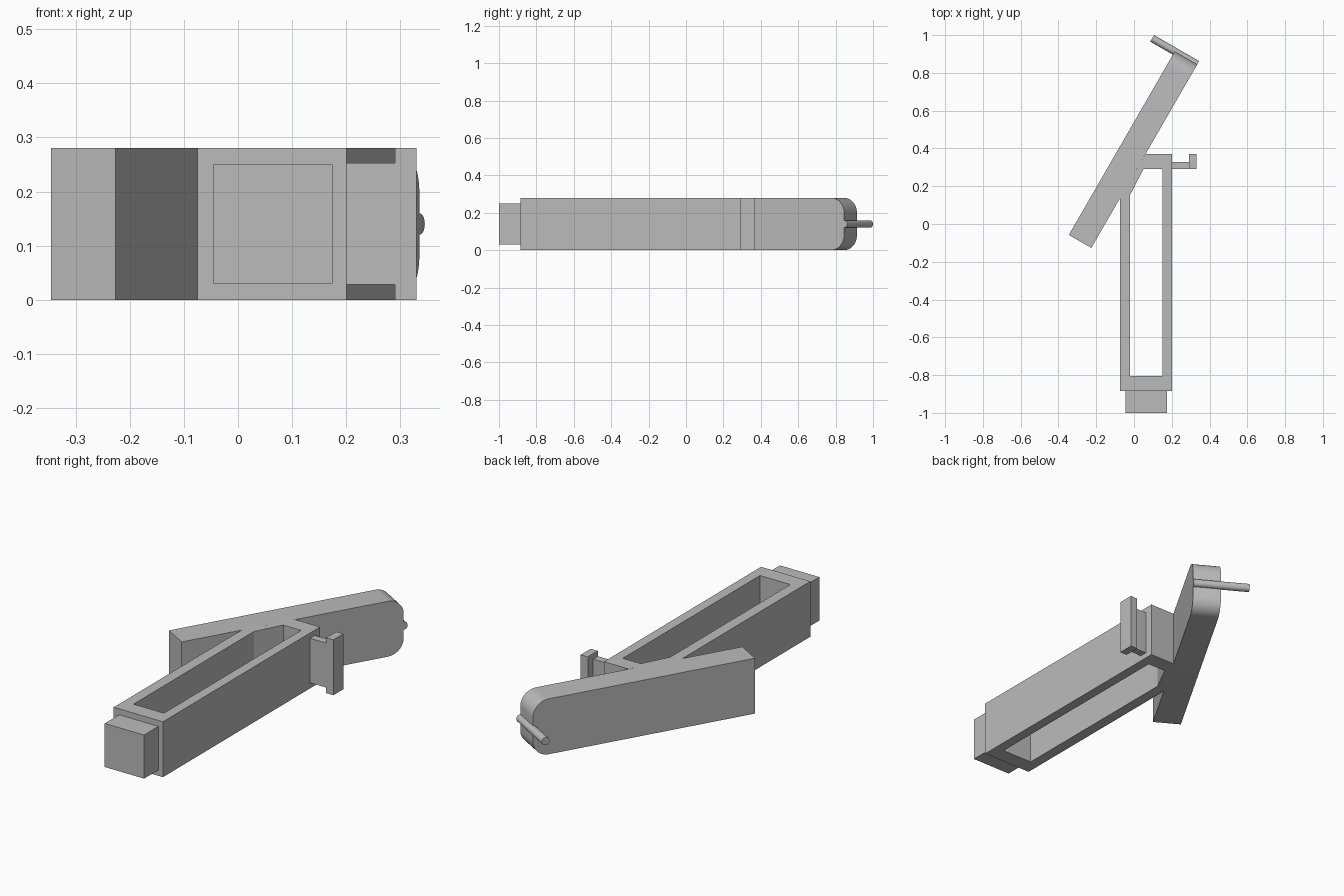
import bpy, bmesh
from math import sin, cos, pi, radians
from mathutils import Vector, Matrix

if "Cube" in bpy.data.objects:
    bpy.data.objects.remove(bpy.data.objects["Cube"])

grey = bpy.data.materials.new("plain grey")
grey.use_nodes = True
COLOUR = (0.5, 0.5, 0.5, 1)
grey.diffuse_color = COLOUR
grey.node_tree.nodes["Principled BSDF"].inputs["Base Color"].default_value = COLOUR

HEIGHT = 0.28
ALONG = Vector((cos(radians(60)), sin(radians(60)), 0))   # arm direction
ACROSS = Vector((-ALONG.y, ALONG.x, 0))                   # arm thickness direction
TIP = Vector((0.335, 0.845, 0))                           # far right corner of the arm
ARM_LENGTH, ARM_WIDTH = 1.122, 0.1375


def finish(name, bm, smooth=False):
    bmesh.ops.recalc_face_normals(bm, faces=bm.faces)
    mesh = bpy.data.meshes.new(name)
    bm.to_mesh(mesh)
    bm.free()
    obj = bpy.data.objects.new(name, mesh)
    mesh.materials.append(grey)
    bpy.context.collection.objects.link(obj)
    if smooth:
        bpy.ops.object.select_all(action='DESELECT')
        obj.select_set(True)
        bpy.context.view_layer.objects.active = obj
        bpy.ops.object.shade_smooth_by_angle(angle=radians(30))
    return obj


def extrude(bm, faces, offset):
    result = bmesh.ops.extrude_face_region(bm, geom=faces)
    verts = [g for g in result["geom"] if isinstance(g, bmesh.types.BMVert)]
    bmesh.ops.translate(bm, verts=verts, vec=offset)


def box(name, low, high):
    low, high = Vector(low), Vector(high)
    bm = bmesh.new()
    bmesh.ops.create_cube(bm, size=1)
    bmesh.ops.scale(bm, verts=bm.verts, vec=high - low)
    bmesh.ops.translate(bm, verts=bm.verts, vec=(low + high) / 2)
    return finish(name, bm)


# Open frame: a flat ring whose fifth side leans along the arm
outer = [(-0.075, -0.885), (0.2, -0.885), (0.2, 0.37), (0.061, 0.37), (-0.075, 0.135)]
inner = [(-0.02, -0.805), (0.15, -0.805), (0.15, 0.29), (0.05, 0.29), (-0.02, 0.155)]
bm = bmesh.new()
out_v = [bm.verts.new((x, y, 0)) for x, y in outer]
in_v = [bm.verts.new((x, y, 0)) for x, y in inner]
ring = []
for i in range(len(outer)):
    j = (i + 1) % len(outer)
    ring.append(bm.faces.new((out_v[i], out_v[j], in_v[j], in_v[i])))
extrude(bm, ring, (0, 0, HEIGHT))
finish("frame", bm)

# Slanted arm: side profile with a rounded far end, extruded across
radius, steps = 0.08, 12
profile = [(-ARM_LENGTH, HEIGHT), (-ARM_LENGTH, 0)]
for centre, start in ((radius, -pi / 2), (HEIGHT - radius, 0)):
    for k in range(steps + 1):
        a = start + k / steps * pi / 2
        profile.append((radius * (cos(a) - 1), centre + radius * sin(a)))
bm = bmesh.new()
side = bm.faces.new([bm.verts.new(TIP + ALONG * u + Vector((0, 0, z))) for u, z in profile])
extrude(bm, [side], ACROSS * ARM_WIDTH)
finish("arm", bm, smooth=True)

# Pin lying across the rounded end of the arm
PIN_LENGTH = 0.276
bm = bmesh.new()
bmesh.ops.create_cone(bm, cap_ends=True, segments=32, radius1=0.02, radius2=0.02, depth=PIN_LENGTH)
middle = TIP + ACROSS * PIN_LENGTH / 2 + Vector((0, 0, HEIGHT / 2))
turn = ACROSS.to_track_quat('Z', 'Y').to_matrix().to_4x4()
bmesh.ops.transform(bm, matrix=Matrix.Translation(middle) @ turn, verts=bm.verts)
finish("pin", bm, smooth=True)

# End plug and side catch
box("end_plug", (-0.045, -1, 0.03), (0.175, -0.885, 0.25))
box("catch_stem", (0.2, 0.29, 0.028), (0.29, 0.328, 0.253))
box("catch_bar", (0.29, 0.29, 0), (0.33, 0.37, HEIGHT))
